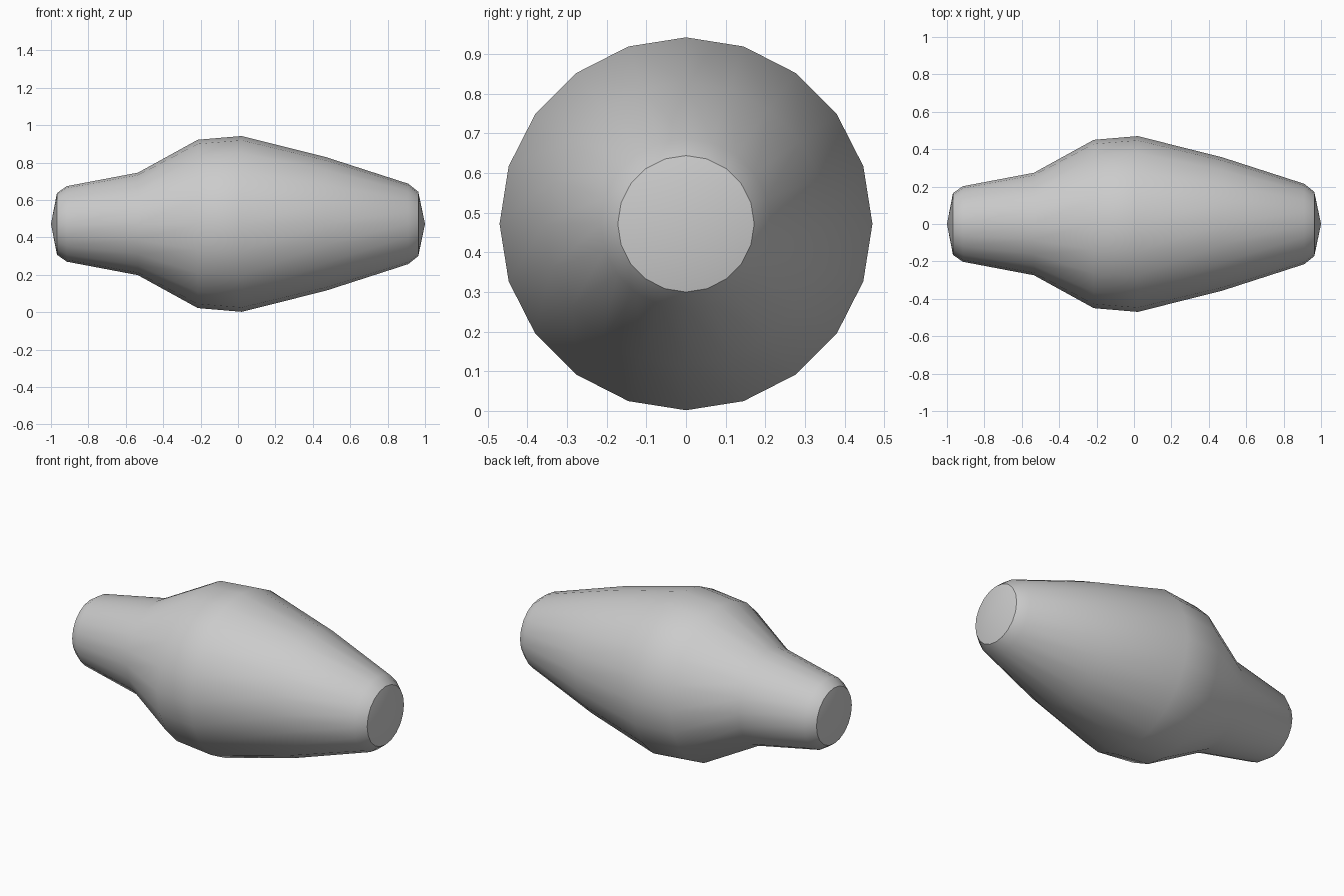
import bpy, bmesh, math

if "Cube" in bpy.data.objects:
    bpy.data.objects.remove(bpy.data.objects["Cube"])

SIDES = 20
CENTRE_Z = 0.472
# (x, radius) profile of the turned body, with a shallow cone at each end
PROFILE = [(-1.0, 0), (-0.968, 0.165), (-0.915, 0.202), (-0.535, 0.274),
           (-0.215, 0.45), (0.02, 0.47), (0.47, 0.357), (0.91, 0.215),
           (0.964, 0.172), (1.0, 0)]

# Body: rings swept round the x axis
bm = bmesh.new()
rings = []
for x, r in PROFILE:
    angles = [2 * math.pi * i / SIDES for i in range(SIDES if r else 1)]
    rings.append([bm.verts.new((x, r * math.sin(a), CENTRE_Z + r * math.cos(a)))
                  for a in angles])
for a, b in zip(rings, rings[1:]):
    for i in range(SIDES):
        j = (i + 1) % SIDES
        corners = [a[i % len(a)], a[j % len(a)], b[j % len(b)], b[i % len(b)]]
        bm.faces.new(list(dict.fromkeys(corners)))
bmesh.ops.recalc_face_normals(bm, faces=bm.faces[:])

mesh = bpy.data.meshes.new("turned_body")
bm.to_mesh(mesh)
bm.free()
body = bpy.data.objects.new("turned_body", mesh)
bpy.context.collection.objects.link(body)

# Smooth sides, sharp rims round the end caps
bpy.context.view_layer.objects.active = body
body.select_set(True)
bpy.ops.object.shade_smooth_by_angle(angle=math.radians(30))
